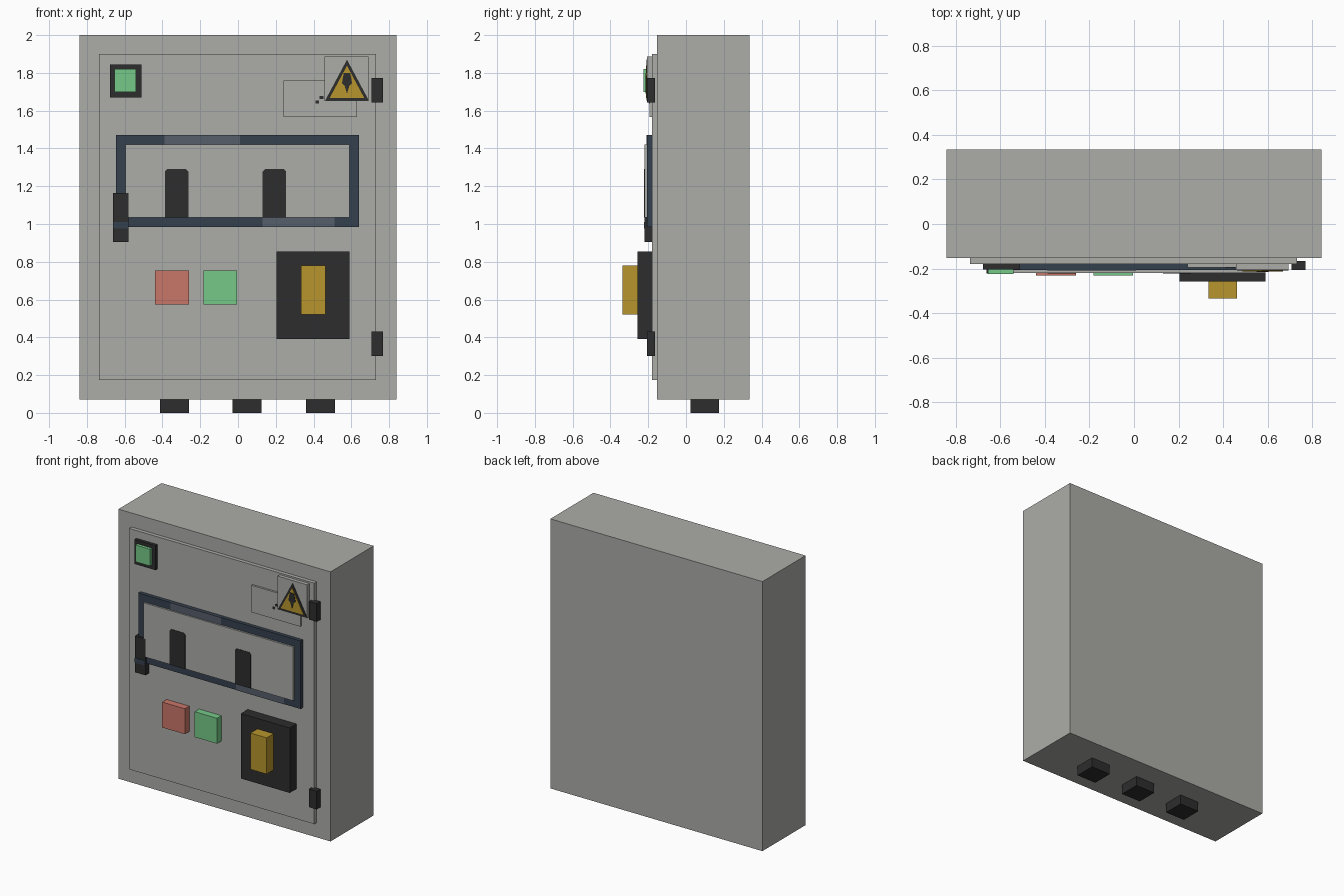
import bpy
import bmesh

cube = bpy.data.objects.get("Cube")
if cube:
    bpy.data.objects.remove(cube, do_unlink=True)


def linear(v):
    v /= 255
    return v / 12.92 if v <= 0.04045 else ((v + 0.055) / 1.055) ** 2.4


def material(name, *rgb):
    mat = bpy.data.materials.new(name)
    mat.use_nodes = True
    colour = [linear(c) for c in rgb] + [1]
    mat.diffuse_color = colour
    mat.node_tree.nodes["Principled BSDF"].inputs["Base Color"].default_value = colour
    return mat


GREY = material("cabinet grey", 172, 174, 168)
BLACK = material("black plastic", 45, 45, 45)
NAVY = material("dark blue frame", 53, 65, 78)
GLINT = material("pale blue streak", 86, 95, 107)
GREEN = material("green", 118, 201, 136)
RED = material("red", 201, 118, 105)
YELLOW = material("yellow", 184, 149, 44)


def prism(name, mat, outline, front, back):
    """Extrude an (x, z) outline from the front y to the back y."""
    bm = bmesh.new()
    face = bm.faces.new([bm.verts.new((x, front, z)) for x, z in outline])
    ext = bmesh.ops.extrude_face_region(bm, geom=[face])
    moved = [v for v in ext["geom"] if isinstance(v, bmesh.types.BMVert)]
    bmesh.ops.translate(bm, verts=moved, vec=(0, back - front, 0))
    bmesh.ops.recalc_face_normals(bm, faces=bm.faces)
    mesh = bpy.data.meshes.new(name)
    bm.to_mesh(mesh)
    bm.free()
    mesh.materials.append(mat)
    obj = bpy.data.objects.new(name, mesh)
    bpy.context.collection.objects.link(obj)
    return obj


def box(name, mat, x0, x1, z0, z1, front, back):
    return prism(name, mat, [(x0, z0), (x1, z0), (x1, z1), (x0, z1)], front, back)


PAINT = 0.003
DOOR = -0.18

# Cabinet, door and feet
box("cabinet", GREY, -0.84, 0.84, 0.07, 2.0, -0.153, 0.335)
box("door", GREY, -0.735, 0.73, 0.175, 1.9, DOOR, -0.153)
for i, x in enumerate((-0.337, 0.048, 0.436)):
    box(f"foot_{i + 1}", BLACK, x - 0.077, x + 0.077, 0, 0.07, 0.025, 0.175)

# Window frame with pale streaks, panel and painted breakers
box("window_frame", NAVY, -0.645, 0.64, 0.985, 1.472, -0.206, DOOR)
box("window_panel", GREY, -0.595, 0.59, 1.035, 1.42, -0.219, -0.206)
box("upper_streak", GLINT, -0.39, 0.01, 1.42, 1.472, -0.206 - PAINT, -0.206)
box("lower_streak", GLINT, 0.13, 0.51, 0.985, 1.035, -0.206 - PAINT, -0.206)
for side, x in (("right", -0.325), ("left", 0.193)):
    w, c = 0.062, 0.012
    prism(f"{side}_breaker", BLACK,
          [(x - w, 1.035), (x + w, 1.035), (x + w, 1.29 - c), (x + w - c, 1.29),
           (x - w + c, 1.29), (x - w, 1.29 - c)], -0.219 - PAINT, -0.219)

# Latch and hinges
box("latch", BLACK, -0.662, -0.58, 0.905, 1.165, -0.22, DOOR)
box("latch_band", NAVY, -0.662, -0.58, 0.975, 1.01, -0.22 - PAINT, -0.22)
for name, z in (("lower_hinge", 0.365), ("upper_hinge", 1.708)):
    box(name, BLACK, 0.706, 0.768, z - 0.065, z + 0.065, -0.206, -0.165)

# Indicator lamp
box("lamp_bezel", BLACK, -0.678, -0.512, 1.67, 1.845, -0.203, DOOR)
box("lamp", GREEN, -0.655, -0.54, 1.7, 1.82, -0.225, -0.203)

# Push buttons
box("stop_button", RED, -0.44, -0.26, 0.573, 0.755, -0.23, DOOR)
box("start_button", GREEN, -0.182, -0.005, 0.573, 0.755, -0.23, DOOR)

# Main switch
box("switch_base", BLACK, 0.203, 0.59, 0.39, 0.855, -0.257, DOOR)
box("switch_handle", YELLOW, 0.333, 0.462, 0.52, 0.78, -0.335, -0.257)

# Data plate with small marks
box("data_plate", GREY, 0.24, 0.63, 1.567, 1.76, -0.194, DOOR)
for i, (x, z) in enumerate(((0.42, 1.645), (0.442, 1.67))):
    box(f"plate_mark_{i + 1}", BLACK, x - 0.01, x + 0.01, z - 0.008, z + 0.008,
        -0.194 - PAINT, -0.194)

# Warning plate with triangle and bolt mark
box("warning_plate", GREY, 0.457, 0.692, 1.65, 1.888, -0.206, DOOR)
prism("warning_border", BLACK, [(0.462, 1.655), (0.692, 1.655), (0.577, 1.87)],
      -0.206 - PAINT, -0.206)
prism("warning_triangle", YELLOW, [(0.486, 1.668), (0.668, 1.668), (0.577, 1.838)],
      -0.206 - 2 * PAINT, -0.206 - PAINT)
prism("warning_bolt", BLACK,
      [(0.577, 1.69), (0.589, 1.73), (0.604, 1.745), (0.594, 1.8),
       (0.56, 1.8), (0.55, 1.745), (0.565, 1.73)],
      -0.206 - 3 * PAINT, -0.206 - 2 * PAINT)
